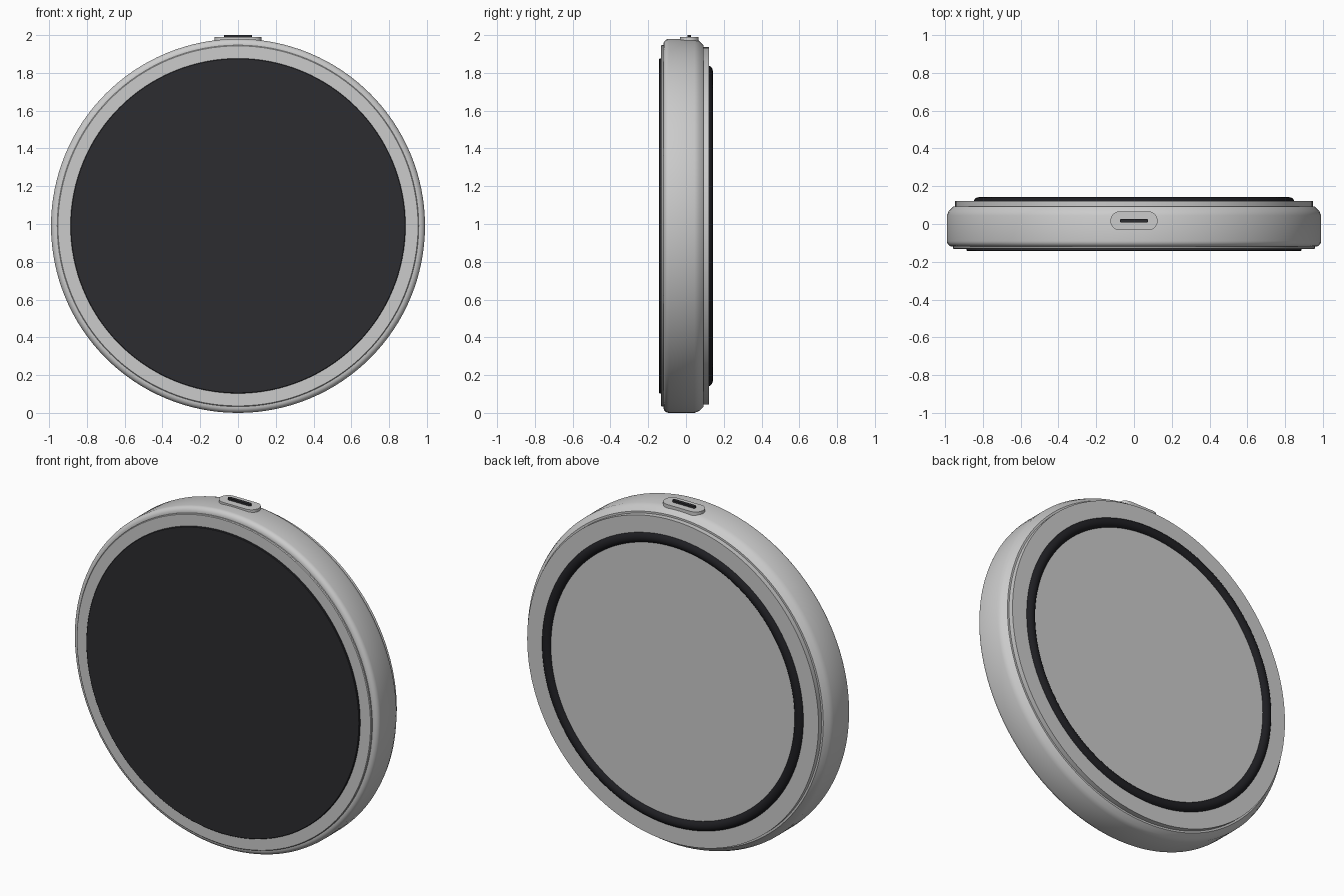
import bpy, bmesh, math

if "Cube" in bpy.data.objects:
    bpy.data.objects.remove(bpy.data.objects["Cube"])

CZ = 0.99      # height of the disc centre
SEG = 128


def material(name, col):
    m = bpy.data.materials.new(name)
    m.diffuse_color = (*col, 1)
    m.use_nodes = True
    m.node_tree.nodes["Principled BSDF"].inputs["Base Color"].default_value = m.diffuse_color
    return m


dark = material("dark_glass", (0.025, 0.025, 0.029))
rubber = material("black_rubber", (0.013, 0.013, 0.016))


def finish(name, bm, mat=None):
    bmesh.ops.remove_doubles(bm, verts=bm.verts, dist=1e-5)
    bmesh.ops.recalc_face_normals(bm, faces=bm.faces)
    me = bpy.data.meshes.new(name)
    bm.to_mesh(me)
    bm.free()
    ob = bpy.data.objects.new(name, me)
    bpy.context.collection.objects.link(ob)
    if mat:
        me.materials.append(mat)
    bpy.ops.object.select_all(action='DESELECT')
    ob.select_set(True)
    bpy.context.view_layer.objects.active = ob
    bpy.ops.object.shade_smooth_by_angle(angle=math.radians(30))
    return ob


def lathe(name, profile, mat=None, closed=False):
    """Spin (radius, y) points around the disc's y axis."""
    bm = bmesh.new()
    vs = [bm.verts.new((r, y, CZ)) for r, y in profile]
    es = [bm.edges.new(p) for p in zip(vs, vs[1:])]
    if closed:
        es.append(bm.edges.new((vs[-1], vs[0])))
    bmesh.ops.spin(bm, geom=vs + es, cent=(0, 0, CZ), axis=(0, 1, 0),
                   angle=math.tau, steps=SEG)
    return finish(name, bm, mat)


def arc(r, y, rad, a0, a1, n=6):
    return [(r + rad * math.cos(math.radians(a0 + (a1 - a0) * i / n)),
             y + rad * math.sin(math.radians(a0 + (a1 - a0) * i / n)))
            for i in range(n + 1)]


def pill(name, half_len, half_wid, y, z0, z1, mat=None):
    """Flat stadium shape extruded upwards."""
    bm = bmesh.new()
    pts = []
    for side in (1, -1):
        for i in range(17):
            a = side * math.pi / 2 - math.pi / 2 + math.pi * (i / 16) - (math.pi / 2 if side > 0 else 0) + (math.pi / 2 if side > 0 else 0)
            a = (-math.pi / 2 if side > 0 else math.pi / 2) + math.pi * i / 16
            pts.append((side * (half_len - half_wid) + half_wid * math.cos(a),
                        y + half_wid * math.sin(a)))
    face = bm.faces.new([bm.verts.new((px, py, z0)) for px, py in pts])
    top = bmesh.ops.extrude_face_region(bm, geom=[face])
    for v in top["geom"]:
        if isinstance(v, bmesh.types.BMVert):
            v.co.z = z1
    return finish(name, bm, mat)


# main housing with a small front round and a wider back bevel
lathe("housing", [(0, -0.12)] + arc(0.96, -0.09, 0.03, -90, 0)
      + [(0.99, 0.045), (0.98, 0.07), (0.957, 0.093), (0, 0.093)])
# front bezel and dark screen
lathe("front_bezel", [(0, -0.11), (0.957, -0.11), (0.957, -0.128), (0.953, -0.132), (0, -0.132)])
lathe("screen", [(0, -0.12), (0.887, -0.12), (0.887, -0.139), (0.884, -0.142), (0, -0.142)], dark)
# back plate and grip ring
lathe("back_plate", [(0, 0.08), (0.946, 0.08), (0.946, 0.122), (0, 0.122)])
lathe("grip_ring", arc(0.82, 0.112, 0.03, 0, 345, 23), rubber, closed=True)
# port surround and slot on the top edge
pill("port_surround", 0.125, 0.05, 0.017, 1.95, 1.989)
pill("port_slot", 0.075, 0.01, 0.017, 1.97, 2.0, dark)
